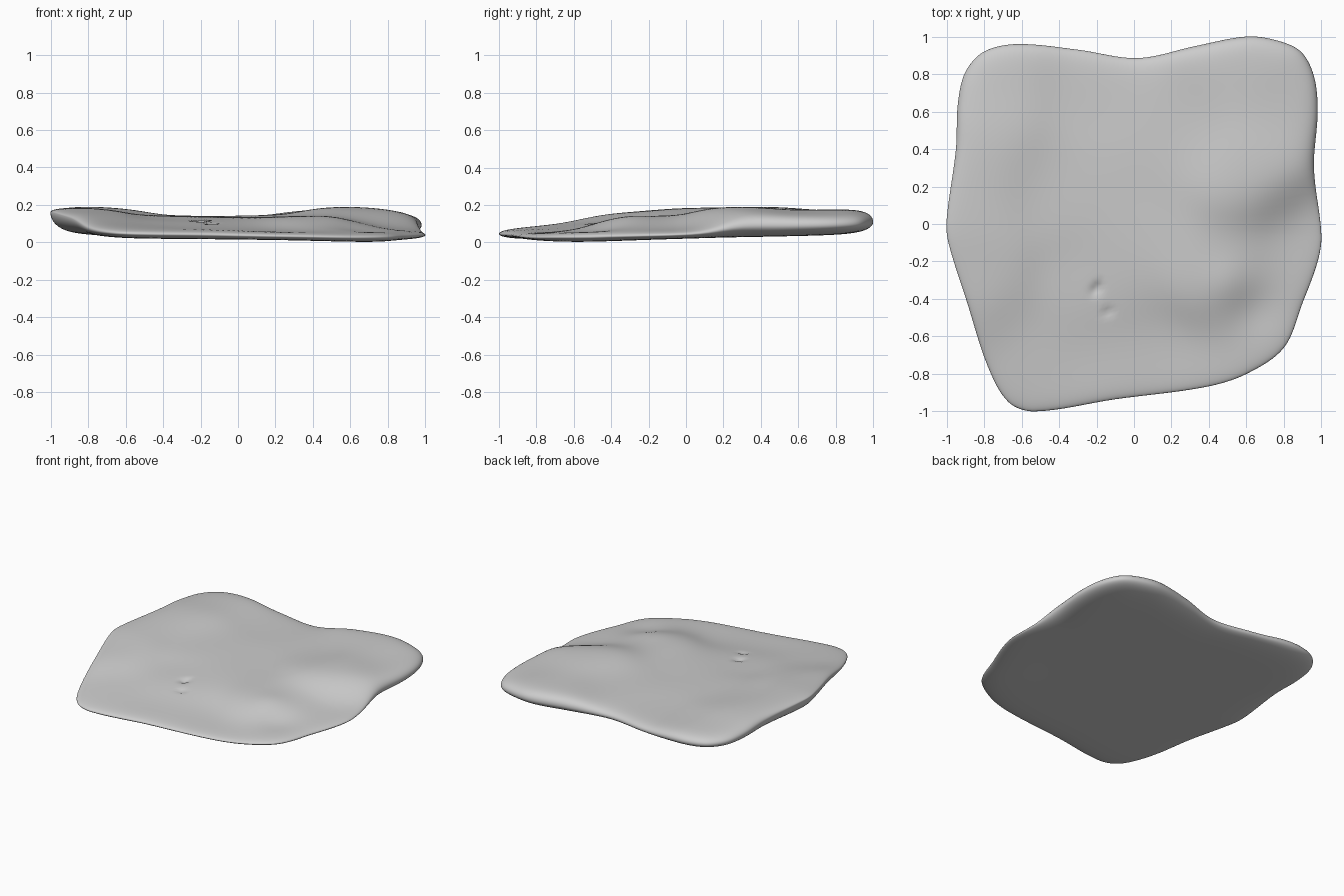
import bpy
import bmesh
from math import exp, sqrt
from mathutils import Vector

default = bpy.data.objects.get("Cube")
if default:
    bpy.data.objects.remove(default, do_unlink=True)

# Plan outline of the slab, counter-clockwise from the left side
OUTLINE = [(1, -.06), (.96, .3), (.98, .6), (.96, .79), (.89, .92), (.76, .98), (.6, 1), (.33, .95),
           (.02, .885), (-.3, .93), (-.62, .96), (-.8, .92), (-.9, .81), (-.94, .64),
           (-.95, .4), (-1, .02), (-.99, -.1), (-.89, -.42), (-.78, -.76), (-.67, -.95),
           (-.53, -1), (-.1, -.935), (.38, -.87), (.6, -.8), (.8, -.66), (.9, -.42), (.98, -.2)]

# Heights of the worn upper surface at a few spots: x, y, z
SPOTS = [(-.95, .05, .187), (-.8, .4, .197), (-.75, .8, .17), (-.9, -.38, .165),
         (-.65, -.72, .1), (-.5, -.98, .065), (-.4, .2, .143), (-.2, -.35, .12),
         (-.1, -.7, .07), (.2, -.85, .055), (0, 0, .137), (-.2, .75, .135),
         (.2, .5, .145), (.5, -.28, .145), (.6, -.7, .05), (.85, -.4, .055),
         (.95, -.1, .062), (.62, .3, .198), (.55, .8, .18), (.9, .6, .15)]

STEPS = 8       # subdivisions per outline span
RINGS = 56      # rings from rim to middle


def smooth_loop(points, steps):
    """Closed spline through the points."""
    pts = [Vector(p) for p in points]
    n = len(pts)
    loop = []
    for i in range(n):
        a, b, c, d = (pts[(i + k) % n] for k in (-1, 0, 1, 2))
        # chord-scaled tangents keep uneven spans from overshooting
        span = (c - b).length
        tan_b = (c - a) * span / ((b - a).length + span)
        tan_c = (d - b) * span / ((d - c).length + span)
        for s in range(steps):
            t = s / steps
            h = t * t * (3 - 2 * t)
            loop.append(b * (1 - h) + c * h + tan_b * t * (1 - t) ** 2 - tan_c * t * t * (1 - t))
    return loop


def bump(x, y, cx, cy, radius):
    return exp(-((x - cx) ** 2 + (y - cy) ** 2) / radius ** 2)


def upper(x, y):
    """Gently blended upper surface with a stepped corner and two chips."""
    total = weight = 0
    for sx, sy, sz in SPOTS:
        d = (x - sx) ** 2 + (y - sy) ** 2
        w = exp(-d / .07) + .0001 / (d + .1)
        total += w * sz
        weight += w
    z = total / weight
    z += .012 * bump(x, y, .5, -.32, .13) - .018 * bump(x, y, .64, -.45, .14)
    z -= .02 * bump(x, y, -.2, -.345, .03) + .015 * bump(x, y, -.14, -.47, .022)
    return z


def lower(x, y):
    return max(0, .03 - .012 * x + .02 * y - .01 * bump(x, y, .8, -.6, .4))


def rim(x, y):
    """Height of the outermost edge, raised on the undercut side."""
    share = .5 + .35 * bump(x, y, -1, -.1, .6)
    low = lower(x, y)
    return low + share * (upper(x, y) - low)


def build_slab():
    bm = bmesh.new()
    edge = smooth_loop(OUTLINE, STEPS)
    rims = [bm.verts.new((p.x, p.y, rim(p.x, p.y))) for p in edge]
    n = len(edge)
    # Upper and lower skins share the rim loop
    for surface, power, is_top in ((upper, 18, True), (lower, 12, False)):
        previous = rims
        for r in range(1, RINGS):
            scale = 1 - (r / RINGS) ** 1.6
            round_off = sqrt(1 - scale ** power)
            ring = []
            for p, outer in zip(edge, rims):
                x, y = p * scale
                base = outer.co.z
                ring.append(bm.verts.new((x, y, base + (surface(x, y) - base) * round_off)))
            for i in range(n):
                j = (i + 1) % n
                quad = [previous[i], previous[j], ring[j], ring[i]]
                bm.faces.new(quad if is_top else quad[::-1])
            previous = ring
        bm.faces.new(previous if is_top else previous[::-1])
    for face in bm.faces:
        face.smooth = True
    mesh = bpy.data.meshes.new("stone_slab")
    bm.to_mesh(mesh)
    bm.free()
    slab = bpy.data.objects.new("stone_slab", mesh)
    bpy.context.collection.objects.link(slab)
    return slab


# Plain stone colour
stone = bpy.data.materials.new("pale grey stone")
stone.use_nodes = True
colour = (.6, .6, .6, 1)
stone.diffuse_color = colour
stone.node_tree.nodes["Principled BSDF"].inputs["Base Color"].default_value = colour

build_slab().data.materials.append(stone)
